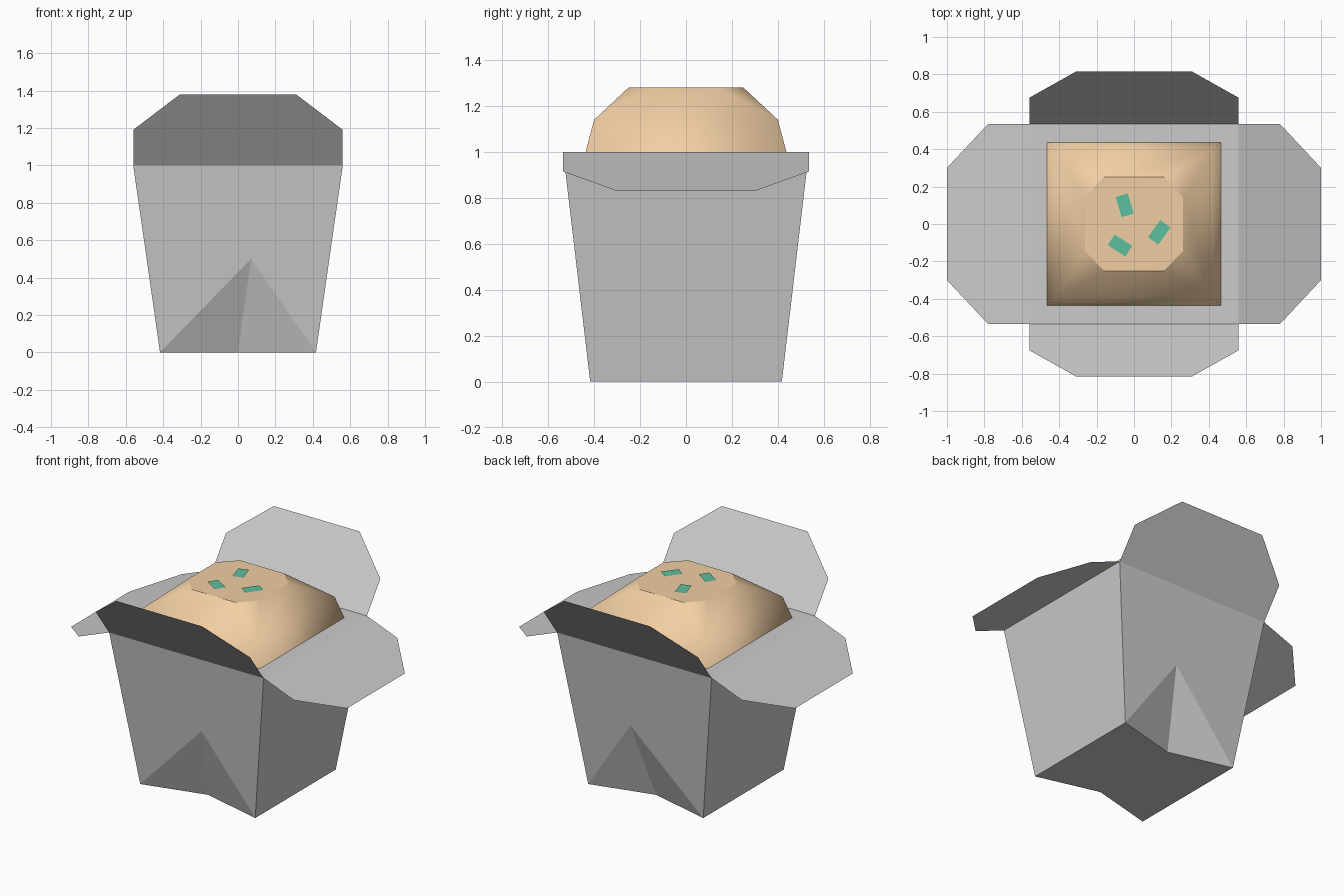
import bpy
import bmesh
from math import radians
from mathutils import Matrix

if "Cube" in bpy.data.objects:
    bpy.data.objects.remove(bpy.data.objects["Cube"])


def material(name, color):
    mat = bpy.data.materials.new(name)
    mat.diffuse_color = (*color, 1)
    mat.use_nodes = True
    mat.node_tree.nodes["Principled BSDF"].inputs["Base Color"].default_value = mat.diffuse_color
    return mat


def make_object(name, verts, faces, mat=None, fix_normals=True):
    mesh = bpy.data.meshes.new(name)
    mesh.from_pydata(verts, [], faces)
    bm = bmesh.new()
    bm.from_mesh(mesh)
    if fix_normals:
        bmesh.ops.recalc_face_normals(bm, faces=bm.faces)
    bm.to_mesh(mesh)
    bm.free()
    obj = bpy.data.objects.new(name, mesh)
    bpy.context.collection.objects.link(obj)
    if mat:
        mesh.materials.append(mat)
    return obj


def rect(x, y, z):
    return [(-x, -y, z), (x, -y, z), (x, y, z), (-x, y, z)]


BASE, TOP_X, TOP_Y = 0.417, 0.56, 0.535

# Tapered carton with a folded notch low on the front and back
verts = rect(BASE, BASE, 0) + rect(TOP_X, TOP_Y, 1)
for s in (-1, 1):
    verts += [(0.07, s * (BASE + TOP_Y) / 2, 0.5), (0, s * 0.31, 0)]
faces = [
    (0, 9, 1, 2, 11, 3), (4, 5, 6, 7),          # bottom and top
    (1, 2, 6, 5), (3, 0, 4, 7),                 # sides
    (0, 8, 1, 5, 4), (2, 10, 3, 7, 6),          # front and back
    (0, 9, 8), (9, 1, 8), (2, 11, 10), (11, 3, 10),  # notch folds
]
make_object("carton", verts, faces)


# Open flaps: thin sheets with clipped outer corners
def flap(name, half, tip_half, start, out, rise, angle):
    profile = [(half, 0), (half, 0.5), (tip_half, 1),
               (-tip_half, 1), (-half, 0.5), (-half, 0)]
    turn = Matrix.Rotation(radians(angle), 3, 'Z')
    pts = [turn @ Matrix.Identity(3).col[0] * a
           + turn @ Matrix.Identity(3).col[1] * (start + out * t)
           + Matrix.Identity(3).col[2] * (1 + rise * t) for a, t in profile]
    make_object(name, pts, [tuple(range(6))], fix_normals=False)


flap("back_flap", TOP_X, 0.31, TOP_Y, 0.28, 0.38, 0)
flap("front_flap", TOP_X, 0.31, TOP_Y, 0.28, 0.38, 180)
flap("left_flap", TOP_Y, 0.30, TOP_X, 0.44, -0.17, 90)
flap("right_flap", TOP_Y, 0.30, TOP_X, 0.44, -0.17, -90)

# Food mound: two rectangular tiers rising to an octagonal top
food_mat = material("food_tan", (0.88, 0.62, 0.37))
ax, ay, bx, by = 0.16, 0.25, 0.263, 0.145
octagon = [(-bx, -by), (-ax, -ay), (ax, -ay), (bx, -by),
           (bx, by), (ax, ay), (-ax, ay), (-bx, by)]
verts = rect(0.465, 0.437, 1) + rect(0.42, 0.40, 1.14)
verts += [(x, y, 1.28) for x, y in octagon]
faces = [(3, 2, 1, 0), tuple(range(8, 16))]
for i in range(4):
    j = (i + 1) % 4
    a, b, c = 8 + 2 * i, 9 + 2 * i, 8 + (2 * i + 2) % 8
    faces += [(i, j, 4 + j, 4 + i), (4 + i, b, a)]
    faces.append((4 + i, 4 + j, c, b))
food = make_object("food_mound", verts, faces, food_mat)
for face in food.data.polygons:
    face.use_smooth = abs(face.normal.z) < 0.99
for edge in food.data.edges:
    z = [food.data.vertices[v].co.z for v in edge.vertices]
    edge.use_edge_sharp = min(z) > 1.27 or max(z) < 1.01

# Green garnish pieces lying on the mound
green = material("garnish_green", (0.11, 0.53, 0.35))
pieces = [(-0.05, 0.10, -73), (0.135, -0.045, 54), (-0.075, -0.115, -33)]
for n, (x, y, angle) in enumerate(pieces, 1):
    piece = make_object(f"garnish_{n}", rect(0.056, 0.034, 0), [(0, 1, 2, 3)],
                        green, fix_normals=False)
    piece.location = (x, y, 1.284)
    piece.rotation_euler.z = radians(angle)
